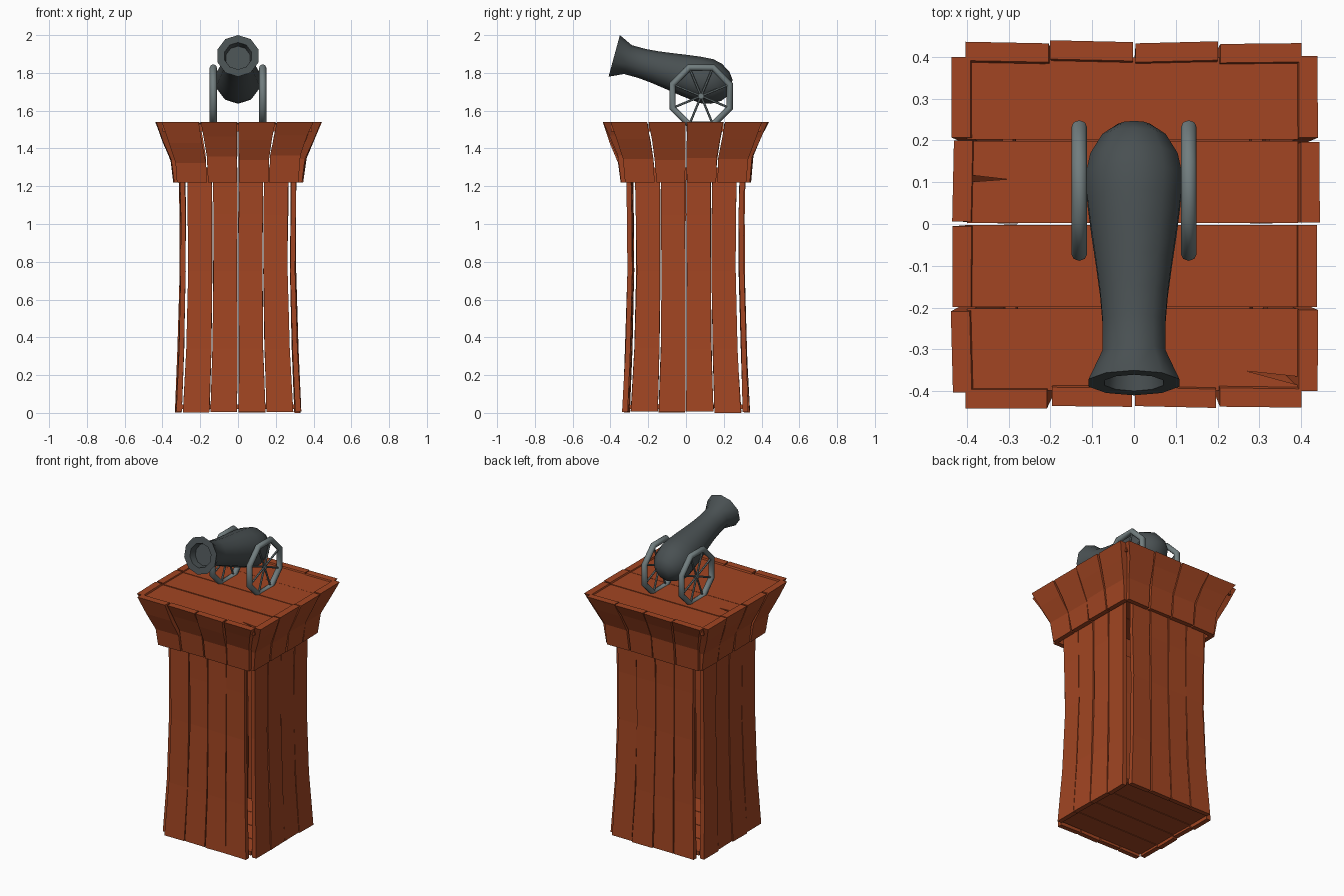
import bpy, bmesh, math, random
from mathutils import Vector, Matrix

if "Cube" in bpy.data.objects:
    bpy.data.objects.remove(bpy.data.objects["Cube"])

random.seed(7)
J = lambda a: random.uniform(-a, a)


def material(name, rgb):
    m = bpy.data.materials.new(name)
    m.diffuse_color = (*rgb, 1)
    m.use_nodes = True
    m.node_tree.nodes["Principled BSDF"].inputs["Base Color"].default_value = m.diffuse_color
    return m


WOOD = material("red brown wood", (0.36, 0.06, 0.016))
IRON = material("dark iron", (0.066, 0.080, 0.084))
STEEL = material("wheel grey", (0.165, 0.205, 0.21))


def finish(name, bm, mat, smooth=None):
    bmesh.ops.recalc_face_normals(bm, faces=bm.faces)
    me = bpy.data.meshes.new(name)
    bm.to_mesh(me)
    bm.free()
    me.materials.append(mat)
    ob = bpy.data.objects.new(name, me)
    bpy.context.collection.objects.link(ob)
    if smooth:
        bpy.ops.object.select_all(action='DESELECT')
        ob.select_set(True)
        bpy.context.view_layer.objects.active = ob
        bpy.ops.object.shade_smooth_by_angle(angle=math.radians(smooth))
    return ob


def loft(bm, rings, caps=True):
    """Bridge successive closed rings of points."""
    vr = [[bm.verts.new(p) for p in r] for r in rings]
    n = len(vr[0])
    for a, b in zip(vr, vr[1:]):
        for i in range(n):
            k = (i + 1) % n
            bm.faces.new((a[i], a[k], b[k], b[i]))
    if caps:
        bm.faces.new(vr[0])
        bm.faces.new(vr[-1])


def plank(bm, side, u0, u1, profile, gap, wobble):
    """Warped upright board; profile rows are (z, outer, thickness, half width)."""
    rot = Matrix.Rotation(side * math.pi / 2, 3, 'Z')
    push = J(wobble)
    rings = []
    for z, out, th, half in profile:
        a, b = u0 * half + gap + J(gap * 0.7), u1 * half - gap + J(gap * 0.7)
        o0, o1 = out + push + J(wobble * .5), out + push + J(wobble * .5)
        rings.append([rot @ Vector(p) for p in
                      ((a, -o0, z), (b, -o1, z), (b, -o1 + th, z), (a, -o0 + th, z))])
    loft(bm, rings)


SPLITS = (-1, -0.5, 0, 0.5, 1)

# Tower shaft: four warped boards on each side
SHAFT = ((0, .332, .03, .295), (.34, .316, .026, .275), (.75, .305, .026, .265),
         (1.05, .306, .026, .268), (1.30, .310, .026, .272))
bm = bmesh.new()
for s in range(4):
    for a, b in zip(SPLITS, SPLITS[1:]):
        low = abs(J(.008))
        plank(bm, s, a, b, [(z + (low if z == 0 else 0), *r) for z, *r in SHAFT], .003, .006)
finish("shaft_boards", bm, WOOD)

# Flared crown around the deck
CROWN = ((1.22, .342, .03, .325), (1.345, .357, .035, .335),
         (1.45, .402, .042, .37), (1.54, .438, .045, .405))
bm = bmesh.new()
for s in range(4):
    for a, b in zip(SPLITS, SPLITS[1:]):
        bend = J(.025)
        plank(bm, s, a, b, [(z + (bend if 1.3 < z < 1.5 else 0), *r) for z, *r in CROWN], .004, .006)
finish("crown_boards", bm, WOOD)


def slab(bm, pts, z0, z1):
    """Flat board from an outline."""
    f = bm.faces.new([bm.verts.new((x, y, z0)) for x, y in pts])
    r = bmesh.ops.extrude_face_region(bm, geom=[f])
    for v in r["geom"]:
        if isinstance(v, bmesh.types.BMVert):
            v.co.z = z1


# Deck: four boards, two with split ends
bm = bmesh.new()
for i in range(4):
    y0, y1 = -.40 + .2 * i + .002, -.20 + .2 * i - .002
    pts = [(-.40, y0), (.392, y0), (.392, y1), (-.40, y1)]
    if i == 2:
        pts += [(-.40, .118), (-.305, .107), (-.40, .100)]
    if i == 0:
        pts[2:2] = [(.392, -.385), (.27, -.352), (.392, -.365)]
    slab(bm, pts, 1.49, 1.532 + J(.002))
finish("deck_boards", bm, WOOD)

# Floor under the shaft
bm = bmesh.new()
for i in range(4):
    y0 = -.30 + .15 * i
    slab(bm, [(-.30, y0 + .002), (.30, y0 + .002), (.30, y0 + .148), (-.30, y0 + .148)], .02, .045)
finish("floor_boards", bm, WOOD)

# Cannon barrel: ten-sided lathe along a tilted axis, with a bore
axis, up = Vector((0, .965, -.263)), Vector((0, .263, .965))
muzzle = Vector((0, -.38, 1.89))
BARREL = ((.045, .066), (.0, .074), (.0, .114), (.075, .079), (.15, .079), (.22, .085),
          (.30, .096), (.38, .108), (.45, .117), (.51, .121), (.56, .110), (.61, .080), (.638, .042))
bm = bmesh.new()
loft(bm, [[muzzle + axis * t + up * (r * math.cos(k * math.tau / 10))
           + Vector((r * math.sin(k * math.tau / 10), 0, 0)) for k in range(10)]
          for t, r in BARREL])
finish("cannon_barrel", bm, IRON, 50)

# Wheels: octagonal tube rim with eight spokes and a small hub
for sx, side in ((-1, "left"), (1, "right")):
    c = Vector((sx * .131, .08, 1.677))
    bm = bmesh.new()
    rings = []
    for i in range(9):
        a = math.radians(22.5 + 45 * i)
        d = Vector((0, math.cos(a), math.sin(a)))
        rings.append([c + d * (.164 + .018 * math.cos(k * math.tau / 8))
                      + Vector((.019 * math.sin(k * math.tau / 8), 0, 0)) for k in range(8)])
    loft(bm, rings, caps=False)
    bmesh.ops.remove_doubles(bm, verts=bm.verts, dist=1e-5)
    finish(side + "_wheel_rim", bm, STEEL, 60)

    bm = bmesh.new()
    for i in range(8):
        a = math.radians(22.5 + 45 * i)
        d = Vector((0, math.cos(a), math.sin(a)))
        m = Matrix.Translation(c + d * .08) @ d.to_track_quat('Z', 'Y').to_matrix().to_4x4()
        bmesh.ops.create_cone(bm, cap_ends=True, segments=6, radius1=.006, radius2=.006,
                              depth=.16, matrix=m)
    bmesh.ops.create_cone(bm, cap_ends=True, segments=8, radius1=.014, radius2=.014, depth=.02,
                          matrix=Matrix.Translation(c) @ Matrix.Rotation(math.pi / 2, 4, 'Y'))
    finish(side + "_wheel_spokes", bm, STEEL)
